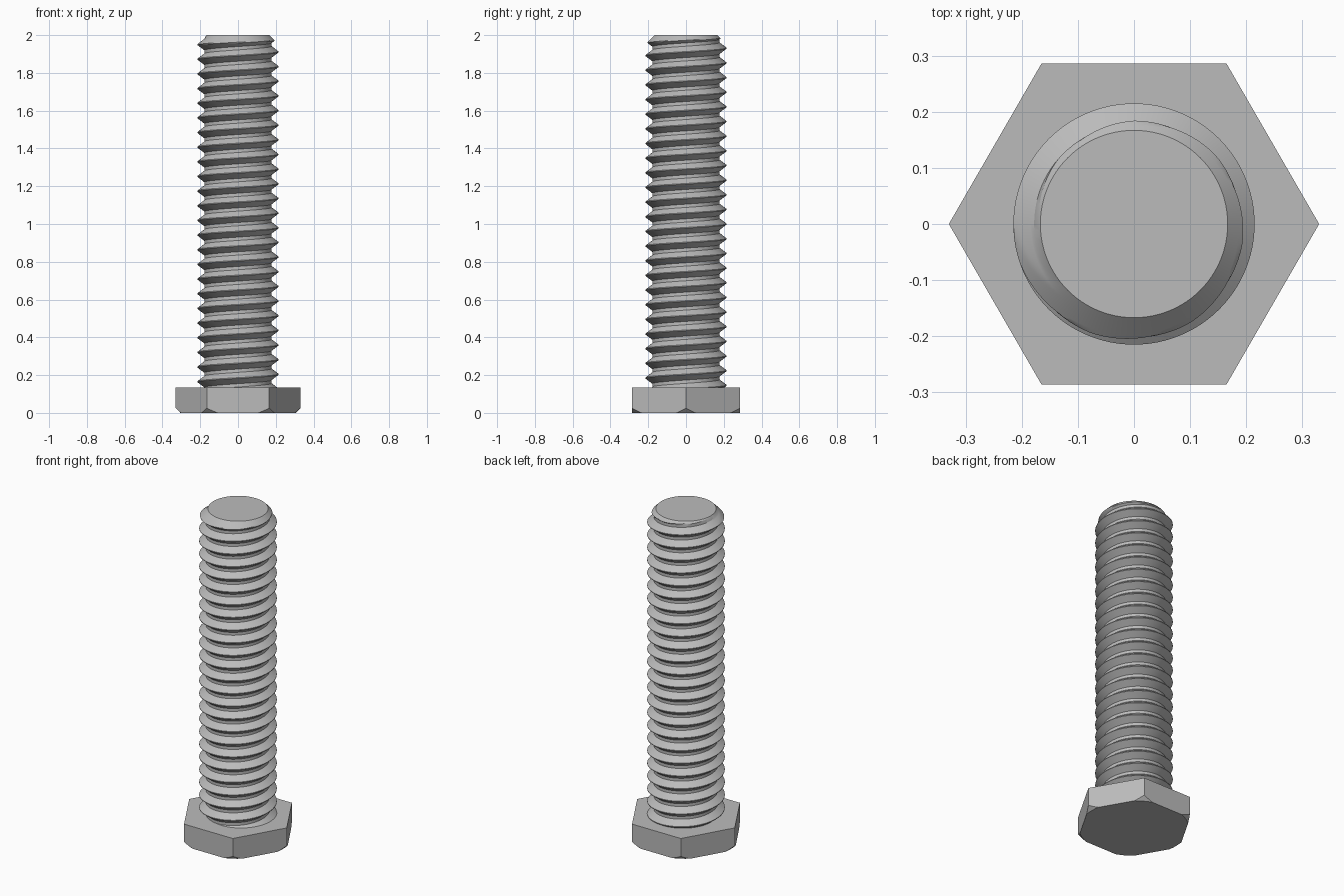
import bpy, bmesh, math

HEAD_TOP, TOP = 0.135, 2.0
ROOT, CREST, TIP = 0.178, 0.215, 0.167
PITCH, TURNS, SIDES = 0.0776, 27, 96
START = HEAD_TOP - 0.005

if "Cube" in bpy.data.objects:
    bpy.data.objects.remove(bpy.data.objects["Cube"], do_unlink=True)

steel = bpy.data.materials.new("grey steel")
steel.use_nodes = True
colour = (0.5, 0.5, 0.5, 1)
steel.diffuse_color = colour
steel.node_tree.nodes["Principled BSDF"].inputs["Base Color"].default_value = colour


def finish(bm, name):
    bmesh.ops.recalc_face_normals(bm, faces=bm.faces)
    mesh = bpy.data.meshes.new(name)
    bm.to_mesh(mesh)
    bm.free()
    mesh.materials.append(steel)
    obj = bpy.data.objects.new(name, mesh)
    bpy.context.collection.objects.link(obj)
    return obj


def frustum(name, sides, r_bottom, r_top, height):
    """Capped prism or cone standing on z = 0, first corner on the x axis."""
    bm = bmesh.new()
    rings = []
    for r, z in ((r_bottom, 0), (r_top, height)):
        angles = [2 * math.pi * i / sides for i in range(sides)]
        ring = [bm.verts.new((r * math.cos(a), r * math.sin(a), z)) for a in angles]
        bm.faces.new(ring)
        rings.append(ring)
    low, high = rings
    for i in range(sides):
        j = (i + 1) % sides
        bm.faces.new((low[i], low[j], high[j], high[i]))
    return finish(bm, name)


# Hexagonal head, corners trimmed by a flared cone
head = frustum("hex_head", 6, 0.33, 0.33, HEAD_TOP)
trim = frustum("head_corner_cutter", 96, 0.305, 0.465, 0.16)
trim.hide_render = True
mod = head.modifiers.new("corner_chamfer", "BOOLEAN")
mod.operation = "INTERSECT"
mod.solver = "EXACT"
mod.object = trim
bpy.context.view_layer.objects.active = head
bpy.ops.object.modifier_apply(modifier=mod.name)
bpy.data.objects.remove(trim, do_unlink=True)

# One pitch of the thread: (height from crest, radius)
HALF, FLAT, STEPS = 0.03, 0.002, 6
flank = [(FLAT + (HALF - FLAT) * i / STEPS, CREST + (ROOT - CREST) * i / STEPS)
         for i in range(STEPS + 1)]
profile = [(-h, r) for h, r in reversed(flank)] + flank

# Right-handed threaded shank, chamfered by a cone at the tip
bm = bmesh.new()
columns = []
for i in range(SIDES + 1):
    angle = 2 * math.pi * i / SIDES
    column = []
    for k in range(TURNS):
        crest_z = 1.95 + PITCH * (i / SIDES - 0.5 + k - TURNS + 3)
        for h, r in profile:
            z = min(crest_z + h, TOP)
            r = min(r, TIP + (TOP - z))
            if z < START:
                z, r = START, ROOT
            column.append(bm.verts.new((r * math.cos(angle), r * math.sin(angle), z)))
    columns.append(column)
for a, b in zip(columns, columns[1:]):
    for j in range(len(a) - 1):
        bm.faces.new((a[j], b[j], b[j + 1], a[j + 1]))
bmesh.ops.remove_doubles(bm, verts=bm.verts, dist=0.0002)

# Flat tip
rim = [e for e in bm.edges
       if e.is_boundary and all(v.co.z > TOP - 0.0001 for v in e.verts)]
bmesh.ops.contextual_create(bm, geom=rim)
shank = finish(bm, "threaded_shank")

bpy.ops.object.select_all(action="DESELECT")
shank.select_set(True)
bpy.context.view_layer.objects.active = shank
bpy.ops.object.shade_smooth_by_angle(angle=math.radians(25))
